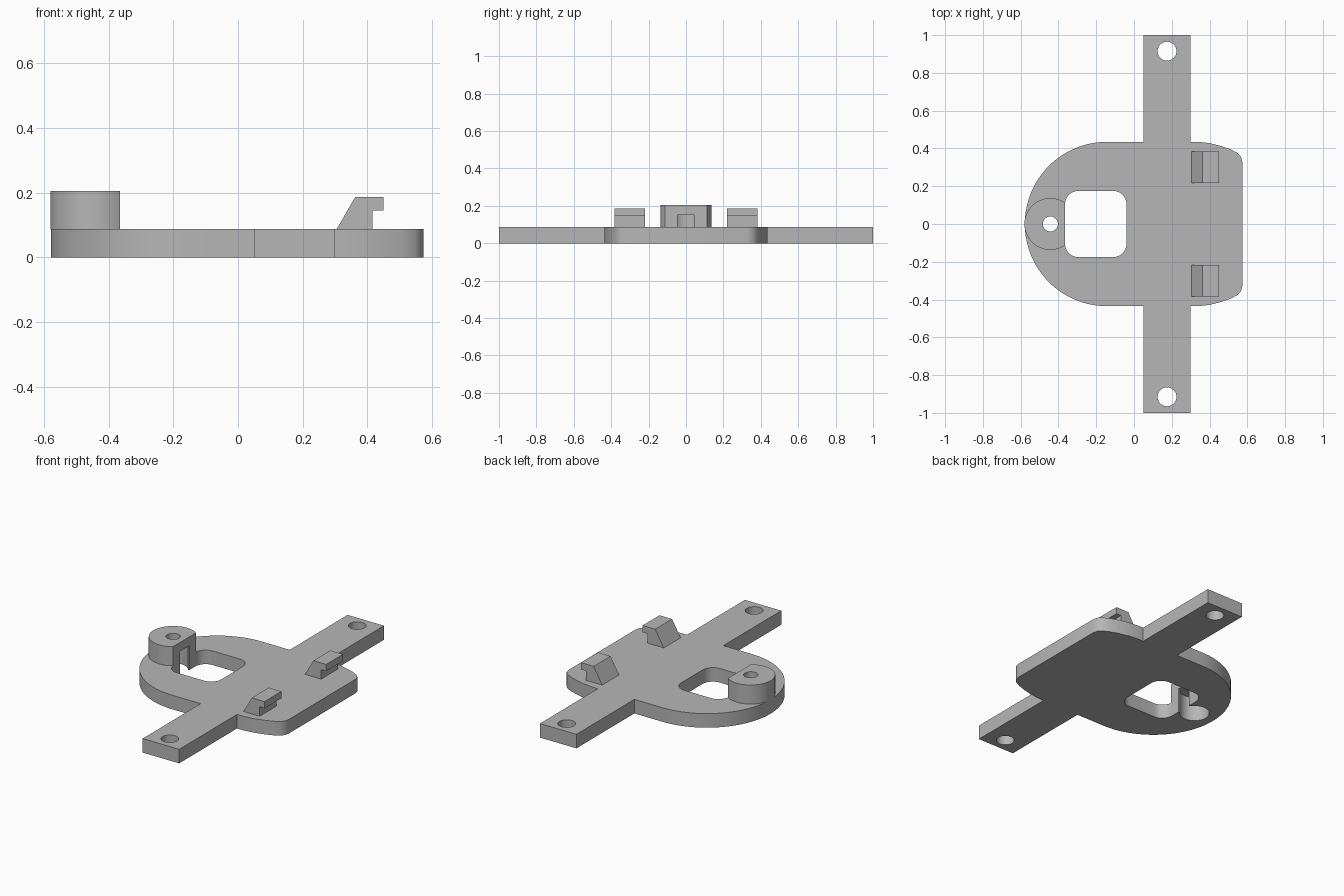
import bpy
import bmesh
from math import cos, sin, pi, radians, acos
from mathutils import Vector

if "Cube" in bpy.data.objects:
    bpy.data.objects.remove(bpy.data.objects["Cube"], do_unlink=True)

grey = bpy.data.materials.new("light_grey")
grey.use_nodes = True
COLOR = (0.47, 0.47, 0.47, 1)
grey.diffuse_color = COLOR
grey.node_tree.nodes["Principled BSDF"].inputs["Base Color"].default_value = COLOR

PLATE_TOP = 0.087
BOSS_TOP = 0.205
POCKET_TOP = 0.15
FLAT_X = -0.365
BOSS_X, BOSS_R = -0.443, 0.137


def arc(cx, cy, r, start, end, steps):
    """Points along an arc, angles in radians."""
    angles = [start + (end - start) * i / steps for i in range(steps + 1)]
    return [(cx + r * cos(a), cy + r * sin(a)) for a in angles]


def circle(cx, cy, r, steps=40):
    return arc(cx, cy, r, 0, 2 * pi, steps)[:-1]


def prism(name, points, offset):
    """Extrude a closed loop of 3D points along an offset."""
    bm = bmesh.new()
    face = bm.faces.new([bm.verts.new(p) for p in points])
    top = bmesh.ops.extrude_face_region(bm, geom=[face])["geom"]
    verts = [v for v in top if isinstance(v, bmesh.types.BMVert)]
    bmesh.ops.translate(bm, verts=verts, vec=Vector(offset))
    bmesh.ops.recalc_face_normals(bm, faces=bm.faces)
    mesh = bpy.data.meshes.new(name)
    bm.to_mesh(mesh)
    bm.free()
    mesh.materials.append(grey)
    obj = bpy.data.objects.new(name, mesh)
    bpy.context.collection.objects.link(obj)
    return obj


def slab(name, outline, z0, z1):
    return prism(name, [(x, y, z0) for x, y in outline], (0, 0, z1 - z0))


def activate(obj):
    bpy.ops.object.select_all(action='DESELECT')
    obj.select_set(True)
    bpy.context.view_layer.objects.active = obj


def cut(obj, outline, z0, z1):
    """Subtract a vertical prism, then discard the cutter."""
    cutter = slab("cutter", outline, z0, z1)
    cutter.hide_render = True
    mod = obj.modifiers.new("cut", 'BOOLEAN')
    mod.operation = 'DIFFERENCE'
    mod.solver = 'EXACT'
    mod.object = cutter
    activate(obj)
    bpy.ops.object.modifier_apply(modifier=mod.name)
    bpy.data.objects.remove(cutter, do_unlink=True)


def smooth(obj):
    activate(obj)
    bpy.ops.object.shade_smooth_by_angle(angle=radians(30))


# Base plate with two arms: half outline, mirrored across y
half = [(0.574, 0.325), (0.567, 0.355), (0.548, 0.376), (0.51, 0.396),
        (0.46, 0.413), (0.40, 0.428), (0.34, 0.435), (0.298, 0.435),
        (0.298, 1), (0.049, 1), (0.049, 0.435)]
half += arc(-0.143, 0, 0.435, pi / 2, pi, 32)
plate = slab("base_plate", half + [(x, -y) for x, y in half[-2::-1]], 0, PLATE_TOP)

# Arm screw holes
for side in (1, -1):
    cut(plate, circle(0.175, side * 0.915, 0.05), -0.1, 0.3)

# Rounded square window
R = 0.07
window = []
for cx, cy, quarter in ((-0.04 - R, 0.175 - R, 0), (FLAT_X + R, 0.175 - R, 1),
                        (FLAT_X + R, R - 0.175, 2), (-0.04 - R, R - 0.175, 3)):
    window += arc(cx, cy, R, quarter * pi / 2, (quarter + 1) * pi / 2, 8)
cut(plate, window, -0.1, 0.3)

# Round boss with a flat side facing the window
a = acos((FLAT_X - BOSS_X) / BOSS_R)
boss = slab("screw_boss", arc(BOSS_X, 0, BOSS_R, a, 2 * pi - a, 48), PLATE_TOP, BOSS_TOP)
cut(boss, circle(BOSS_X, 0, 0.04), 0, 0.3)

# Keyhole pocket from below, opening through the flat side
b = 0.58
keyhole = arc(BOSS_X, 0, 0.083, b, 2 * pi - b, 36)
slot_y = keyhole[0][1]
keyhole += [(FLAT_X + 0.05, -slot_y), (FLAT_X + 0.05, slot_y)]
for part in (plate, boss):
    cut(part, keyhole, -0.1, POCKET_TOP)
    smooth(part)

# Pair of snap hooks
profile = [(0.305, PLATE_TOP), (0.363, 0.187), (0.45, 0.187),
           (0.45, 0.145), (0.416, 0.145), (0.416, PLATE_TOP)]
for name, y in (("back_hook", 0.218), ("front_hook", -0.383)):
    prism(name, [(x, y, z) for x, z in profile], (0, 0.165, 0))
